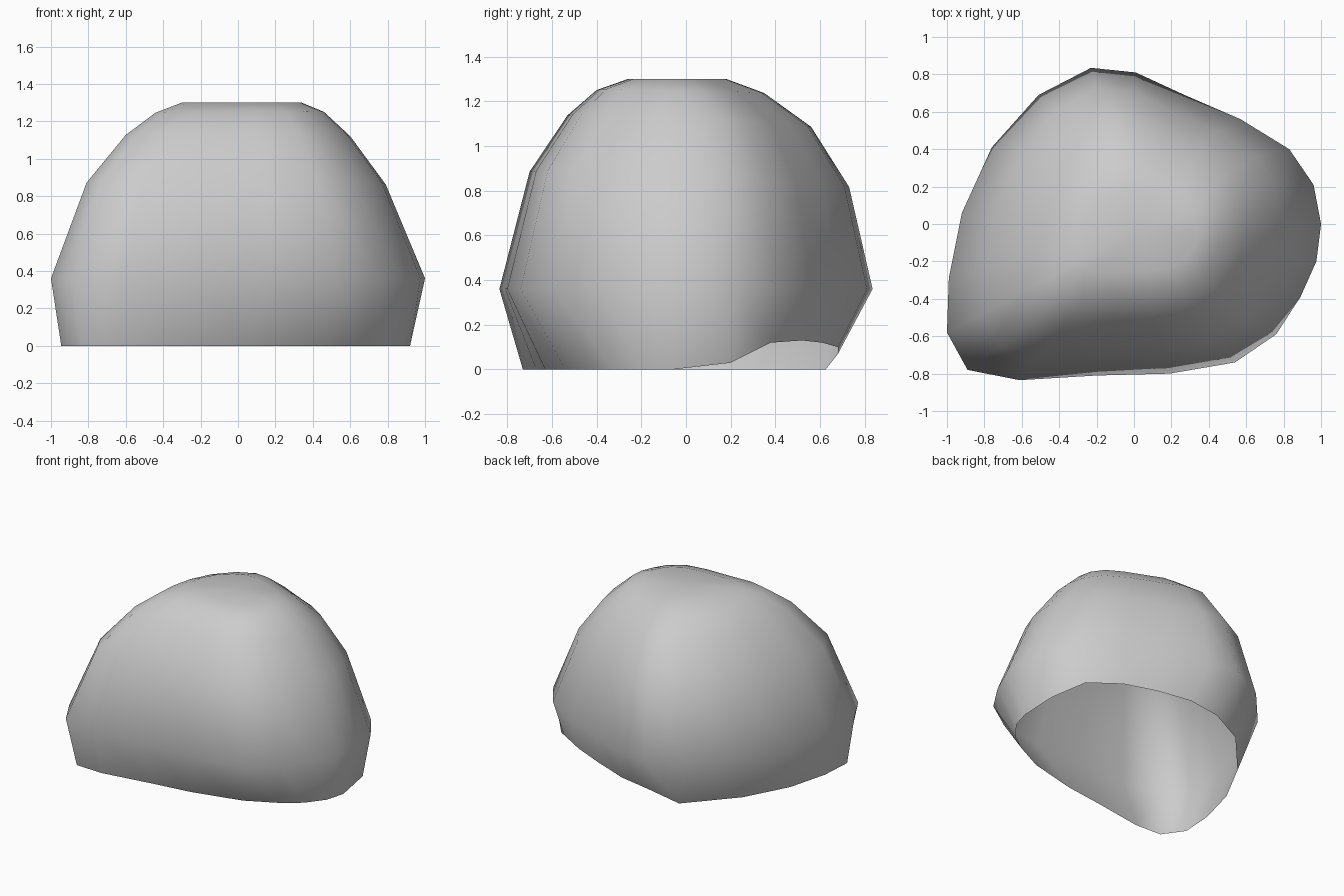
import bpy, bmesh

if "Cube" in bpy.data.objects:
    bpy.data.objects.remove(bpy.data.objects["Cube"])

# Widest outline of the boulder, at z = 0.36 (x, y)
WAIST = [(-.23, .835), (.01, .81), (.27, .69), (.57, .56), (.83, .40),
         (.96, .21), (1, 0), (.975, -.2), (.89, -.39), (.76, -.59),
         (.54, -.74), (.19, -.80), (-.2, -.81), (-.61, -.835), (-.89, -.78),
         (-1, -.58), (-.99, -.29), (-.92, .06), (-.76, .41), (-.51, .69)]
# Open rim on the ground, lifted a little at the back right
FOOT = [(-.17, .68, .07), (.06, .68, .10), (.30, .61, .12), (.53, .52, .13),
        (.75, .38, .12), (.90, .20, .03), (.92, -.06, 0), (.88, -.20, 0),
        (.78, -.33, 0), (.64, -.43, 0), (.42, -.54, 0), (.05, -.63, 0),
        (-.25, -.67, 0), (-.63, -.73, 0), (-.84, -.72, 0), (-.945, -.57, 0),
        (-.93, -.33, 0), (-.85, -.03, 0), (-.68, .29, 0), (-.38, .625, 0)]
# Upper rings: z, x min, x max, y min, y max, tilt along y
UPPER = [(.855, -.81, .79, -.70, .73, -.05),
         (1.115, -.60, .60, -.53, .56, -.05),
         (1.245, -.44, .46, -.40, .35, -.02),
         (1.30, -.30, .34, -.26, .18, 0)]


def fitted_ring(z, x0, x1, y0, y1, tilt):
    """Waist outline squeezed into a smaller box at height z."""
    ring = []
    for x, y in WAIST:
        px = x0 + (x + 1) / 2 * (x1 - x0)
        py = y0 + (y + .835) / 1.67 * (y1 - y0)
        ring.append((px, py, z + tilt * py + .01 * px * (tilt != 0)))
    return ring


rings = [FOOT, [(x, y, .36) for x, y in WAIST]] + [fitted_ring(*u) for u in UPPER]

# Boulder shell, skinned ring to ring
bm = bmesh.new()
loops = [[bm.verts.new(p) for p in ring] for ring in rings]
n = len(WAIST)
for low, high in zip(loops, loops[1:]):
    for i in range(n):
        j = (i + 1) % n
        bm.faces.new((low[i], low[j], high[j], high[i]))
# Flat crown
crown = bm.verts.new((.02, -.04, 1.30))
for i in range(n):
    bm.faces.new((loops[-1][i], loops[-1][(i + 1) % n], crown))
bmesh.ops.recalc_face_normals(bm, faces=bm.faces)
# An open shell must face outwards: the crown looks up
bm.normal_update()
if crown.link_faces[0].normal.z < 0:
    bmesh.ops.reverse_faces(bm, faces=bm.faces)
for f in bm.faces:
    f.smooth = True

mesh = bpy.data.meshes.new("boulder")
bm.to_mesh(mesh)
bm.free()
bpy.context.collection.objects.link(bpy.data.objects.new("boulder", mesh))
